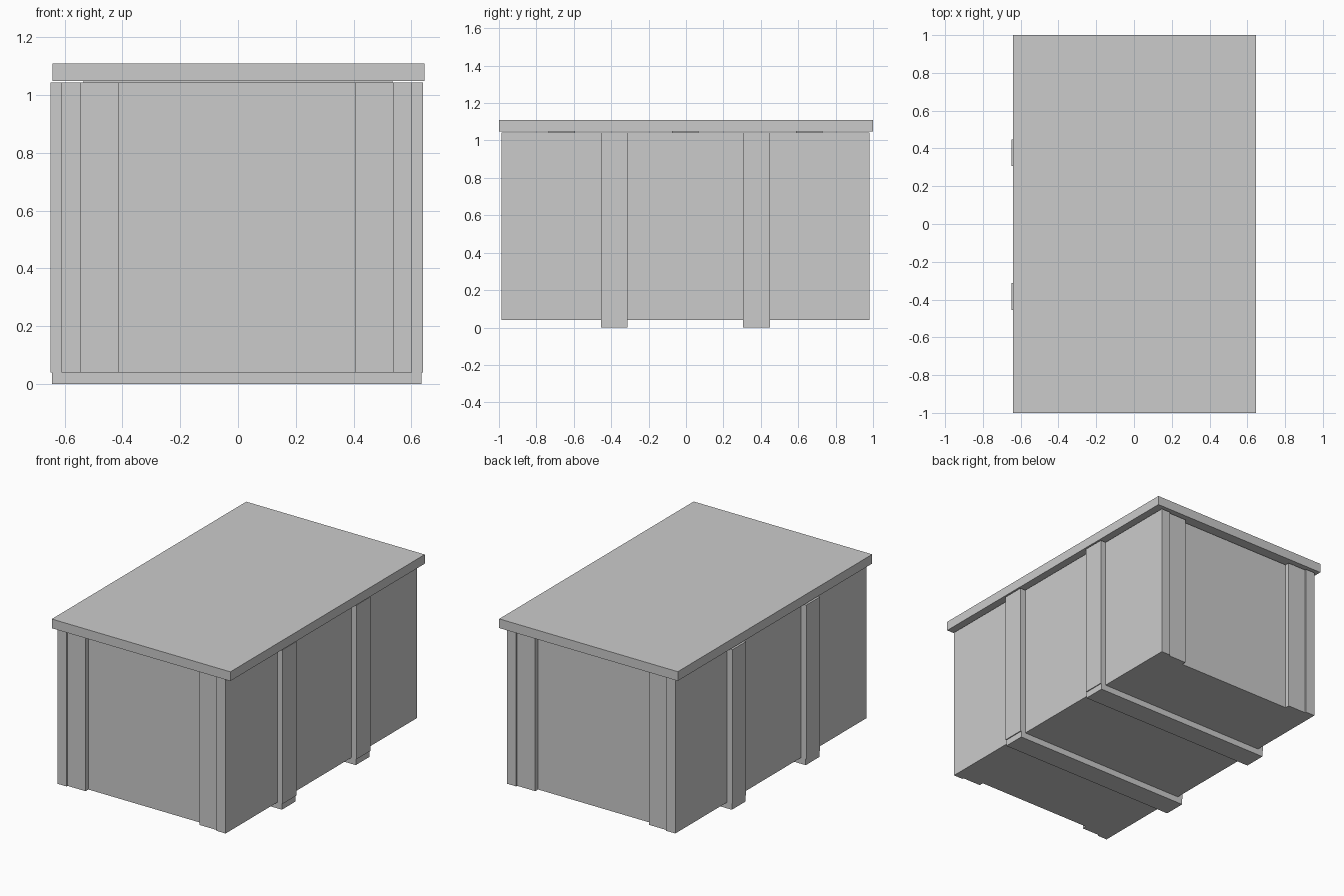
import bpy
import bmesh
from mathutils import Vector

if "Cube" in bpy.data.objects:
    bpy.data.objects.remove(bpy.data.objects["Cube"])


def box(name, centre, half):
    """Axis-aligned board given by its centre and half sizes."""
    bm = bmesh.new()
    bmesh.ops.create_cube(bm, size=2)
    bmesh.ops.scale(bm, vec=Vector(half), verts=bm.verts)
    mesh = bpy.data.meshes.new(name)
    bm.to_mesh(mesh)
    bm.free()
    ob = bpy.data.objects.new(name, mesh)
    ob.location = centre
    bpy.context.collection.objects.link(ob)
    return ob


CX, CY = -0.004, -0.003      # crate body centre (lid sits slightly off it)
Z0, Z1 = 0.04, 1.043         # wall bottom and top
ZC, ZH = (Z0 + Z1) / 2, (Z1 - Z0) / 2
SIDES = ((-1, "left"), (1, "right"))
ENDS = ((-1, "front"), (1, "back"))

# Floor between the walls
box("floor", (CX, CY, Z0 + 0.03), (0.54, 0.88, 0.03))

# Long side walls with their upright outer straps
for sx, side in SIDES:
    box(f"{side}_wall", (CX + sx * 0.573, CY, ZC), (0.033, 0.984, ZH))
    for sy, end in ENDS:
        box(f"{side}_{end}_strap", (CX + sx * 0.625, CY + sy * 0.38, ZC),
            (0.019, 0.071, ZH))

# Recessed end panels with corner battens, and skids underneath
for sy, end in ENDS:
    box(f"{end}_panel", (CX, CY + sy * 0.912, ZC), (0.54, 0.033, ZH))
    for sx, side in SIDES:
        box(f"{end}_{side}_batten", (CX + sx * 0.475, CY + sy * 0.9595, ZC),
            (0.065, 0.0145, ZH))
    box(f"{end}_skid", (CX - 0.001, CY + sy * 0.38, Z0 / 2), (0.639, 0.071, Z0 / 2))

# Lid with three cross battens hanging inside the crate
box("lid", (0.002, 0, 1.079), (0.643, 1.0, 0.03))
for i in (-1, 0, 1):
    box(f"lid_batten_{i + 2}", (0.0, CY + i * 0.662, 1.029), (0.534, 0.071, 0.02))
